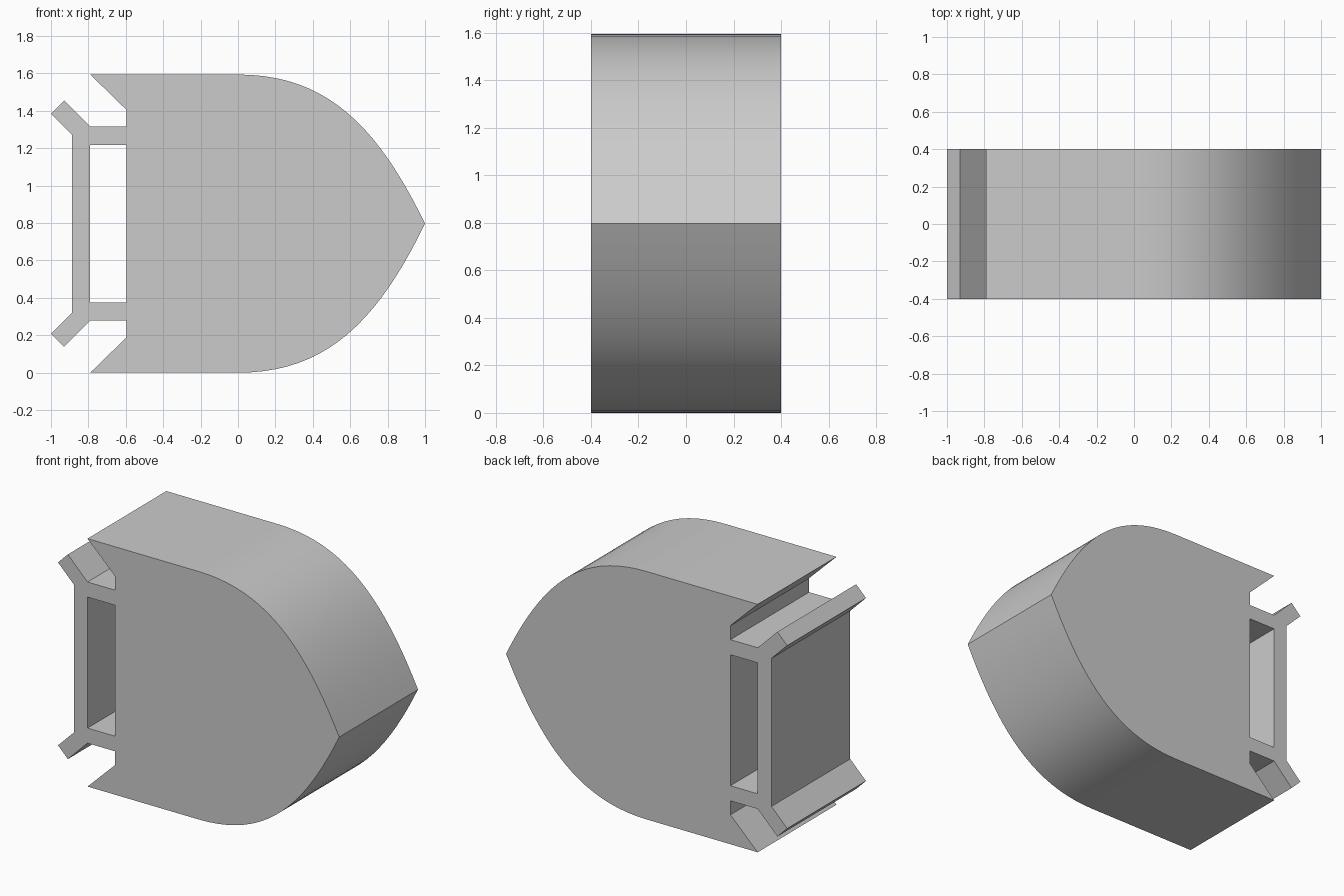
import bpy, bmesh, math
from mathutils import Vector
from mathutils.geometry import interpolate_bezier

if "Cube" in bpy.data.objects:
    bpy.data.objects.remove(bpy.data.objects["Cube"])

H, D = 1.594, 0.4      # total height, half depth
MID = H / 2


def mirror(points):
    """Reflect (x, z) points about the mid height, in reverse order."""
    return [(x, H - z) for x, z in reversed(points)]


# Upper half: nose curve, flat top, rear notch, then flared clip lip
nose = interpolate_bezier(Vector((1, MID)), Vector((0.75, 1.31)),
                          Vector((0.48, H)), Vector((0, H)), 21)
upper = [(p.x, p.y) for p in nose[1:]]
upper += [(-0.79, H), (-0.596, 1.405), (-0.596, 1.315), (-0.79, 1.315),
          (-0.93, 1.455), (-1, 1.385), (-0.888, 1.273)]
outline = [(1, MID)] + upper + mirror(upper)

# Rectangular slot between body and back plate
slot_top = [(-0.596, 1.218), (-0.79, 1.218)]
slot = slot_top + mirror(slot_top)

# Fill the profile and extrude it through the depth
bm = bmesh.new()
for loop in (outline, slot):
    vs = [bm.verts.new((x, -D, z)) for x, z in loop]
    for i, v in enumerate(vs):
        bm.edges.new((v, vs[(i + 1) % len(vs)]))
bmesh.ops.triangle_fill(bm, use_beauty=True, edges=bm.edges[:], normal=(0, -1, 0))
ext = bmesh.ops.extrude_face_region(bm, geom=bm.faces[:], use_keep_orig=True)
moved = [g for g in ext["geom"] if isinstance(g, bmesh.types.BMVert)]
bmesh.ops.translate(bm, verts=moved, vec=(0, 2 * D, 0))
bmesh.ops.recalc_face_normals(bm, faces=bm.faces[:])

mesh = bpy.data.meshes.new("clip_body")
bm.to_mesh(mesh)
bm.free()
body = bpy.data.objects.new("clip_body", mesh)
bpy.context.collection.objects.link(body)

# Smooth nose, crisp corners
bpy.context.view_layer.objects.active = body
body.select_set(True)
bpy.ops.object.shade_smooth_by_angle(angle=math.radians(30))
